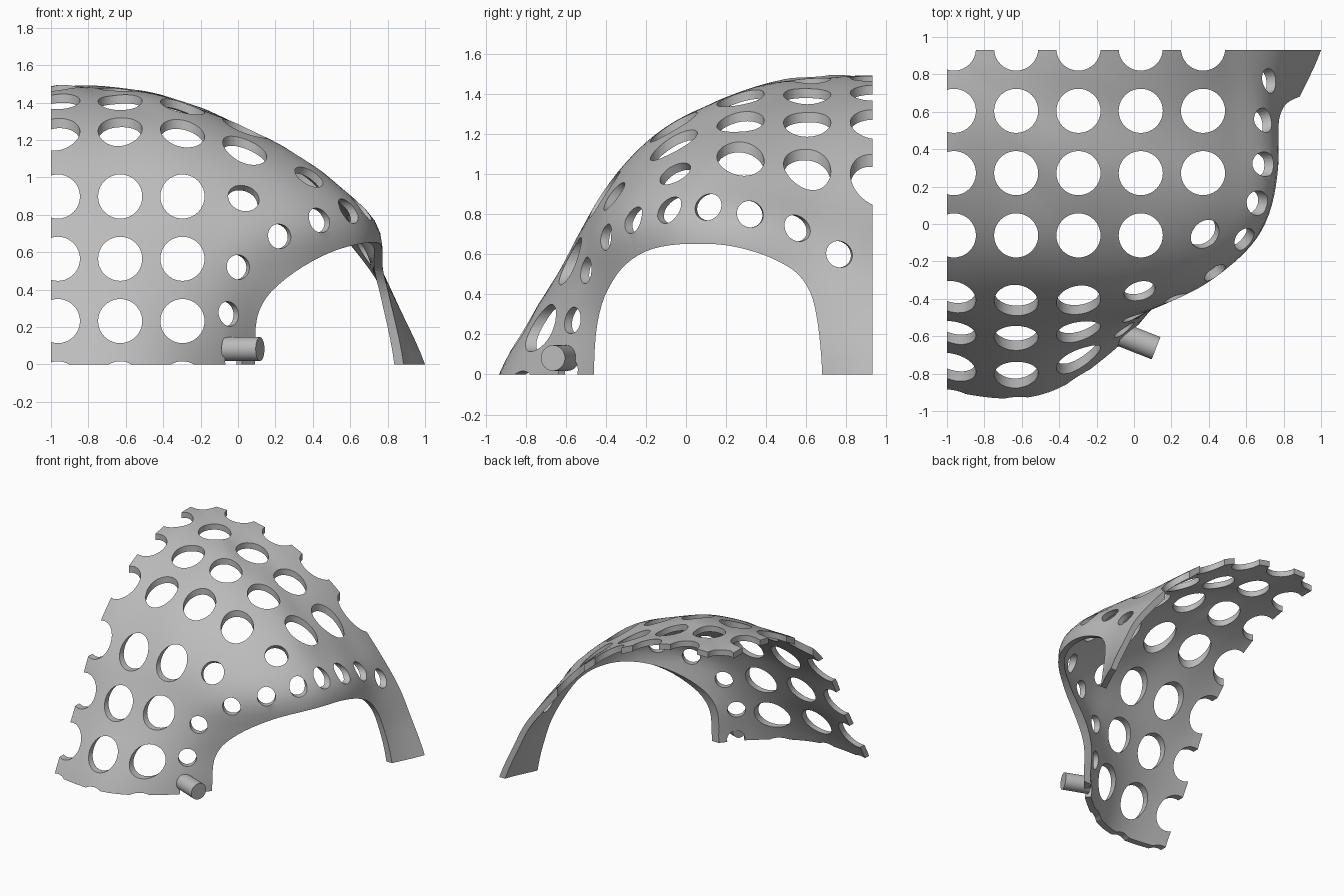
import bpy, bmesh
from math import sin, cos, radians
from mathutils import Vector

if "Cube" in bpy.data.objects:
    bpy.data.objects.remove(bpy.data.objects["Cube"])

CORNER = Vector((-1, 0.93, 0))      # ground point below the corner of the dome
THICK = 0.045
COLS, ROWS = 60, 48
PITCH, HOLE = 0.333, 0.118

# Dome radius in hundredths: one row per elevation, one column per azimuth
AZIMUTHS = (0, 10, 20, 30, 40, 50, 60, 75, 90)
DOME = {
    0: (200, 188, 187, 187, 180, 176, 183, 191, 182),
    8: (190, 187, 190, 193, 186, 178, 180, 180, 170),
    15: (184, 187, 195, 200, 193, 184, 179, 172, 163),
    22: (177, 186, 200, 207, 202, 191, 179, 168, 160),
    30: (171, 177, 188, 198, 196, 188, 179, 166, 160),
    45: (165, 167, 170, 176.5, 177.5, 176, 172, 163.5, 159),
    60: (159, 159, 159, 161, 164.5, 164, 160.5, 158, 157),
    75: (153, 153, 153, 153, 153, 153, 153, 153.5, 152),
    90: (148,) * 9,
}
# Arch opening in side view, as y and z
ARCH = [(-0.46, -0.1), (-0.46, 0), (-0.45, 0.2), (-0.42, 0.35), (-0.37, 0.46), (-0.3, 0.55),
        (-0.2, 0.615), (-0.08, 0.645), (0.05, 0.652), (0.2, 0.645), (0.35, 0.61), (0.47, 0.56),
        (0.56, 0.5), (0.62, 0.41), (0.65, 0.3), (0.67, 0.15), (0.68, 0), (0.68, -0.1)]


def curve(xs, ys, x):
    """Smooth interpolation through the points xs, ys."""
    last = len(xs) - 1
    i = max(k for k in range(last) if xs[k] <= x or k == 0)

    def slope(k):
        a, b = max(k - 1, 0), min(k + 1, last)
        return (ys[b] - ys[a]) / (xs[b] - xs[a])
    h = xs[i + 1] - xs[i]
    t = (x - xs[i]) / h
    s = t * t * (3 - 2 * t)
    return (ys[i] * (1 - s) + ys[i + 1] * s
            + h * t * (1 - t) * ((1 - t) * slope(i) - t * slope(i + 1)))


def ray(azimuth, elevation):
    a, e = radians(azimuth), radians(elevation)
    return Vector((cos(a) * cos(e), -sin(a) * cos(e), sin(e)))


def make_object(name, bm):
    bmesh.ops.recalc_face_normals(bm, faces=bm.faces)
    mesh = bpy.data.meshes.new(name)
    bm.to_mesh(mesh)
    bm.free()
    obj = bpy.data.objects.new(name, mesh)
    bpy.context.collection.objects.link(obj)
    return obj


def add_rod(bm, centre, axis, radius, length, sides=40):
    turn = Vector(axis).to_track_quat('Z', 'Y').to_matrix().to_4x4()
    turn.translation = centre
    bmesh.ops.create_cone(bm, cap_ends=True, segments=sides, radius1=radius,
                          radius2=radius, depth=length, matrix=turn)


def cut(target, cutter):
    cutter.hide_render = True
    mod = target.modifiers.new(cutter.name, 'BOOLEAN')
    mod.operation, mod.solver, mod.object = 'DIFFERENCE', 'EXACT', cutter
    bpy.context.view_layer.objects.active = target
    bpy.ops.object.modifier_apply(modifier=mod.name)
    bpy.data.objects.remove(cutter)


# Dome shell: outer grid, then an inner copy pulled in along the rays
bm = bmesh.new()
levels = list(DOME)
outer, inner, rays = [], [], []
for c in range(COLS + 1):
    az = 90 * c / COLS
    column = [curve(AZIMUTHS, DOME[e], az) / 100 for e in levels]
    rays.append([ray(az, 90 * r / ROWS) for r in range(ROWS + 1)])
    outer.append([bm.verts.new(CORNER + d * curve(levels, column, 90 * r / ROWS))
                  for r, d in enumerate(rays[c])])
for c in range(COLS):
    for r in range(ROWS):
        bm.faces.new((outer[c][r], outer[c][r + 1], outer[c + 1][r + 1], outer[c + 1][r]))
bm.normal_update()
for c in range(COLS + 1):
    inner.append([])
    for r, d in enumerate(rays[c]):
        lean = 1 if r == ROWS else max(abs(outer[c][r].normal.dot(d)), 0.6)
        inner[c].append(bm.verts.new(outer[c][r].co - d * THICK / lean))
for c in range(COLS):
    for r in range(ROWS):
        bm.faces.new((inner[c][r], inner[c + 1][r], inner[c + 1][r + 1], inner[c][r + 1]))
    bm.faces.new((outer[c][0], outer[c + 1][0], inner[c + 1][0], inner[c][0]))
for c in (0, COLS):
    for r in range(ROWS):
        bm.faces.new((outer[c][r], outer[c][r + 1], inner[c][r + 1], inner[c][r]))
bmesh.ops.remove_doubles(bm, verts=bm.verts, dist=0.0001)
shell = make_object("perforated_shell", bm)

# Small level holes following the arch, and two medium ones square to the surface
small = [(-0.04, -0.58, 0.27), (0.01, -0.52, 0.52), (0.23, -0.42, 0.685), (0.44, -0.27, 0.77),
         (0.6, -0.09, 0.82), (0.67, 0.11, 0.835), (0.7, 0.32, 0.8), (0.68, 0.55, 0.73),
         (0.69, 0.76, 0.6), (-0.04, -0.57, 0.02)]
medium = [(0.03, -0.36, 0.89), (0.39, -0.065, 1.02)]
bm = bmesh.new()
for points, radius, tilt in ((small, 0.066, 0), (medium, 0.085, 1)):
    for x, y, z in points:
        found, place, normal, face = shell.closest_point_on_mesh(Vector((x, y, max(z, 0.15))))
        normal.z *= tilt
        add_rod(bm, (x, y, z), normal, radius, 0.36)
small_cutter = make_object("small_hole_cutter", bm)

# Upright holes through the top
bm = bmesh.new()
for i in range(5):
    for j in range(4):
        if (i, j) != (4, 3):
            add_rod(bm, (-0.963 + PITCH * i, 0.938 - PITCH * j, 1.25), (0, 0, 1), HOLE, 1.1)
top_cutter = make_object("top_hole_cutter", bm)

# Level holes through the front
bm = bmesh.new()
for i in range(3):
    for j in range(4):
        add_rod(bm, (-0.963 + PITCH * i, -0.55, 0.898 - PITCH * j), (0, 1, 0), HOLE, 1.3)
front_cutter = make_object("front_hole_cutter", bm)

# Arch opening, cut straight through from the side
bm = bmesh.new()
steps = range(len(ARCH))
near, far = [], []
for k in range(3 * (len(ARCH) - 1) + 1):
    y, z = (curve(steps, values, k / 3) for values in zip(*ARCH))
    near.append(bm.verts.new((-0.4, y, z)))
    far.append(bm.verts.new((1.3, y, z)))
for k in range(len(near)):
    bm.faces.new((near[k - 1], near[k], far[k], far[k - 1]))
bm.faces.new(near)
bm.faces.new(far)
arch_cutter = make_object("arch_cutter", bm)

for cutter in (arch_cutter, top_cutter, front_cutter, small_cutter):
    cut(shell, cutter)

# Peg at the foot of the arch
bm = bmesh.new()
start, end = Vector((-0.065, -0.592, 0.082)), Vector((0.118, -0.664, 0.082))
add_rod(bm, (start + end) / 2, end - start, 0.064, (end - start).length)
peg = make_object("side_peg", bm)

# Plain grey finish
grey = bpy.data.materials.new("plain_grey")
grey.use_nodes = True
colour = (0.5, 0.5, 0.5, 1)
grey.diffuse_color = colour
grey.node_tree.nodes["Principled BSDF"].inputs["Base Color"].default_value = colour
bpy.ops.object.select_all(action='DESELECT')
for obj in (shell, peg):
    obj.data.materials.clear()
    obj.data.materials.append(grey)
    obj.select_set(True)
bpy.context.view_layer.objects.active = shell
bpy.ops.object.shade_smooth_by_angle(angle=radians(35))
